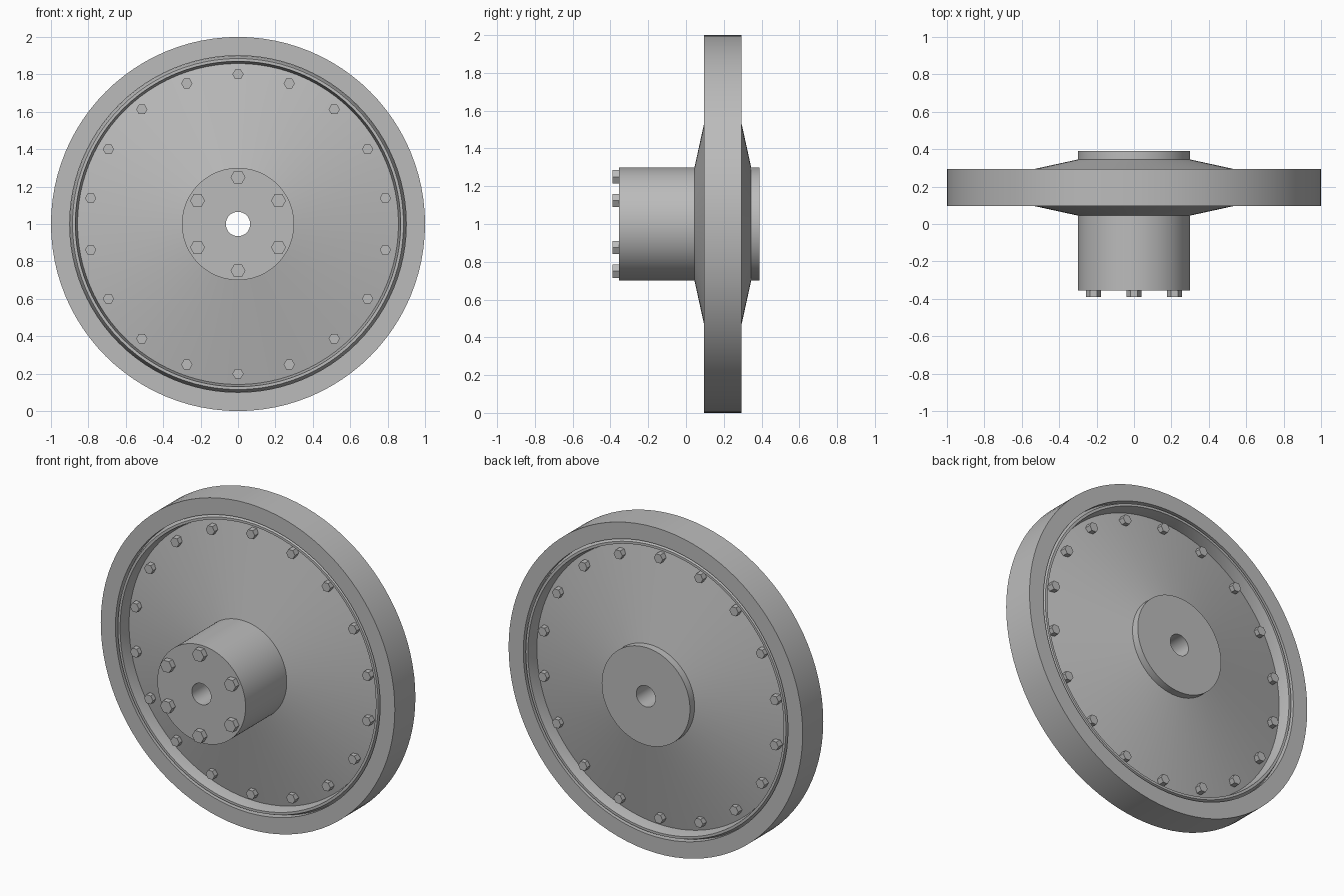
import bpy, bmesh, math
from mathutils import Matrix, Vector

cube = bpy.data.objects.get("Cube")
if cube:
    bpy.data.objects.remove(cube, do_unlink=True)

MID = 0.195                      # y of the wheel's middle plane
CENTRE = Vector((0, 0, 1))       # axle centre
SEGMENTS = 96

steel = bpy.data.materials.new("plain_grey")
steel.use_nodes = True
GREY = (0.5, 0.5, 0.5, 1)
steel.diffuse_color = GREY
steel.node_tree.nodes["Principled BSDF"].inputs["Base Color"].default_value = GREY


def finish(name, bm, smooth=True):
    bmesh.ops.recalc_face_normals(bm, faces=bm.faces)
    mesh = bpy.data.meshes.new(name)
    bm.to_mesh(mesh)
    bm.free()
    mesh.materials.append(steel)
    obj = bpy.data.objects.new(name, mesh)
    bpy.context.collection.objects.link(obj)
    if smooth:
        bpy.ops.object.select_all(action='DESELECT')
        obj.select_set(True)
        bpy.context.view_layer.objects.active = obj
        bpy.ops.object.shade_smooth_by_angle(angle=math.radians(30))
    return obj


def lathe(name, profile):
    """Turn a closed (radius, y) profile around the axle."""
    bm = bmesh.new()
    rings = []
    for i in range(SEGMENTS):
        a = math.tau * i / SEGMENTS
        rings.append([bm.verts.new((r * math.sin(a), y, 1 + r * math.cos(a)))
                      for r, y in profile])
    n = len(profile)
    for i in range(SEGMENTS):
        p, q = rings[i], rings[(i + 1) % SEGMENTS]
        for j in range(n):
            k = (j + 1) % n
            bm.faces.new((p[j], p[k], q[k], q[j]))
    return finish(name, bm)


def mirrored(half):
    """Complete a half profile of (radius, offset) across the middle plane."""
    return ([(r, MID - d) for r, d in half]
            + [(r, MID + d) for r, d in reversed(half)])


def bolt_circle(name, count, circle, radius, y0, y1):
    """Hexagonal prisms spaced evenly on a circle, flats up and down."""
    bm = bmesh.new()
    for i in range(count):
        a = math.tau * i / count
        place = Vector((circle * math.sin(a), (y0 + y1) / 2, circle * math.cos(a)))
        turn = Matrix.Rotation(math.pi / 2, 4, 'X')
        made = bmesh.ops.create_cone(bm, cap_ends=True, segments=6, radius1=radius,
                                     radius2=radius, depth=y1 - y0)["verts"]
        # put one corner on the x axis
        corner = max(made, key=lambda v: v.co.x).co
        spin = Matrix.Rotation(-math.atan2(corner.y, corner.x), 4, 'Z')
        bmesh.ops.transform(bm, verts=made,
                            matrix=Matrix.Translation(CENTRE + place) @ turn @ spin)
    return finish(name, bm, smooth=False)


# Outer rim, raised retaining ring and coned web
lathe("outer_rim", mirrored([(1.0, 0.1), (0.9, 0.1)]))
lathe("retaining_ring", mirrored([(0.9, 0.065), (0.885, 0.098),
                                  (0.87, 0.098), (0.858, 0.028)]))
lathe("coned_web", mirrored([(0.858, 0.028), (0.3, 0.15)]))

# Hub with through bore
lathe("hub", [(0.3, -0.355), (0.3, 0.39), (0.065, 0.39), (0.065, -0.355)])

# Bolts through the web and on the hub face
bolt_circle("web_bolts", 18, 0.8, 0.03, MID - 0.075, MID + 0.075)
bolt_circle("hub_bolts", 6, 0.25, 0.04, -0.39, -0.35)
